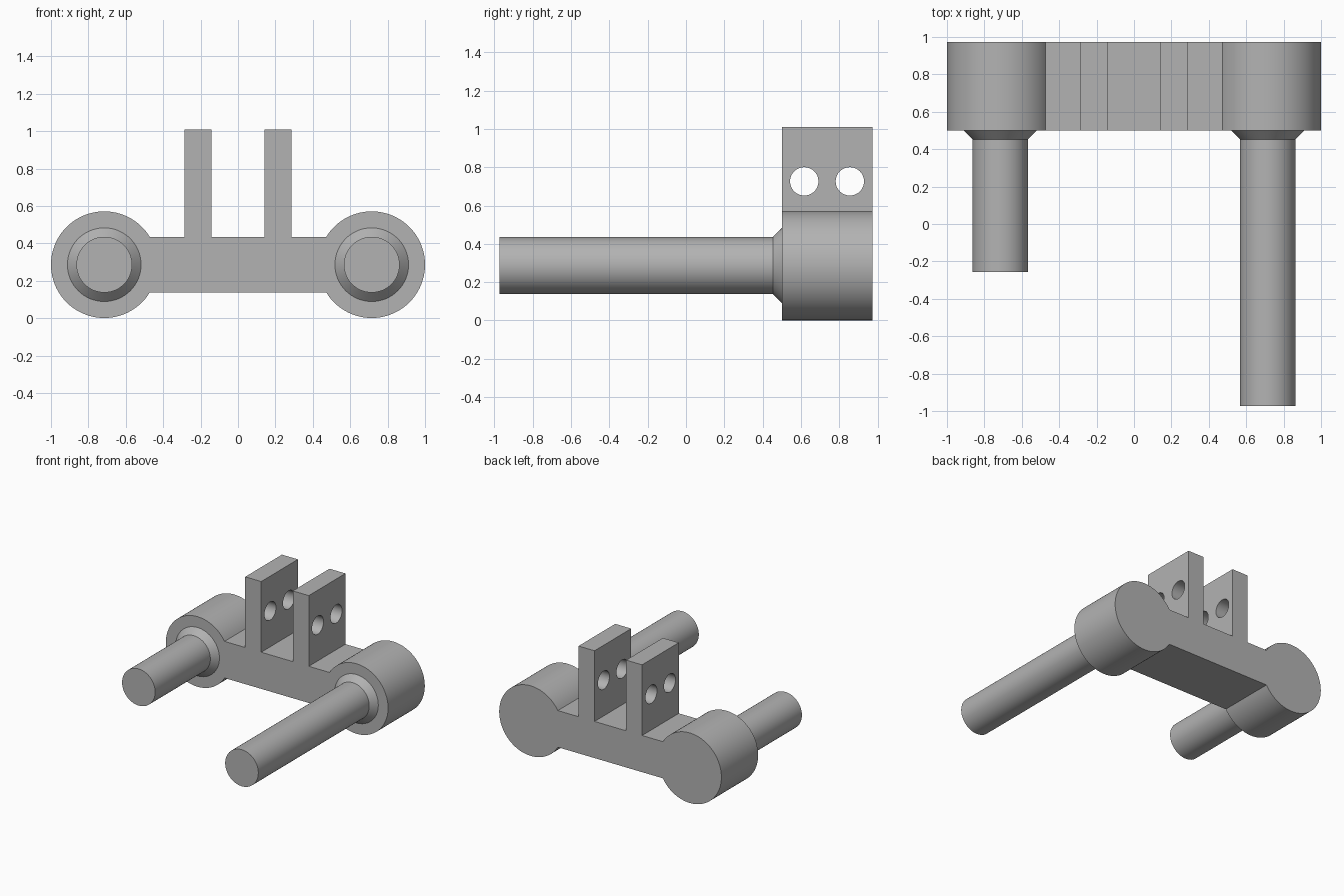
import bpy
import bmesh
from math import asin, cos, sin, pi, radians

if "Cube" in bpy.data.objects:
    bpy.data.objects.remove(bpy.data.objects["Cube"], do_unlink=True)

AXIS_X, AXIS_Z = 0.715, 0.286      # centre of each round boss
BOSS_R, PIN_R, COLLAR_R = 0.285, 0.149, 0.197
BAR_HALF = 0.149
FRONT, BACK = 0.501, 0.973
LUG_IN, LUG_OUT, LUG_TOP = 0.142, 0.286, 1.01

grey = bpy.data.materials.new("grey_metal")
grey.use_nodes = True
colour = (0.45, 0.45, 0.45, 1)
grey.diffuse_color = colour
grey.node_tree.nodes["Principled BSDF"].inputs["Base Color"].default_value = colour


def make_object(name, bm):
    bmesh.ops.recalc_face_normals(bm, faces=bm.faces)
    mesh = bpy.data.meshes.new(name)
    bm.to_mesh(mesh)
    bm.free()
    mesh.materials.append(grey)
    obj = bpy.data.objects.new(name, mesh)
    bpy.context.collection.objects.link(obj)
    return obj


def smooth(obj):
    bpy.ops.object.select_all(action="DESELECT")
    obj.select_set(True)
    bpy.context.view_layer.objects.active = obj
    bpy.ops.object.shade_smooth_by_angle(angle=radians(30))


def extrude_outline(name, outline):
    """Extrude an (x, z) outline from the front plane to the back plane."""
    bm = bmesh.new()
    face = bm.faces.new([bm.verts.new((x, FRONT, z)) for x, z in outline])
    result = bmesh.ops.extrude_face_region(bm, geom=[face], use_keep_orig=True)
    moved = [v for v in result["geom"] if isinstance(v, bmesh.types.BMVert)]
    bmesh.ops.translate(bm, verts=moved, vec=(0, BACK - FRONT, 0))
    return make_object(name, bm)


def lathe(name, x, profile, segments=64):
    """Revolve (radius, y) rings around the boss axis and cap both ends."""
    bm = bmesh.new()
    rings = []
    for r, y in profile:
        angles = [2 * pi * i / segments for i in range(segments)]
        rings.append([bm.verts.new((x + r * cos(a), y, AXIS_Z + r * sin(a))) for a in angles])
    for lower, upper in zip(rings, rings[1:]):
        for i in range(segments):
            j = (i + 1) % segments
            bm.faces.new((lower[i], lower[j], upper[j], upper[i]))
    bm.faces.new(rings[0])
    bm.faces.new(rings[-1])
    return make_object(name, bm)


# Bracket: two bosses, a joining bar and two upright lugs in one outline
limit = pi - asin(BAR_HALF / BOSS_R)
steps = 72
half = []
for i in range(steps + 1):
    a = -limit + 2 * limit * i / steps
    half.append((AXIS_X + BOSS_R * cos(a), AXIS_Z + BOSS_R * sin(a)))
bar_top = AXIS_Z + BAR_HALF
half += [(LUG_OUT, bar_top), (LUG_OUT, LUG_TOP), (LUG_IN, LUG_TOP), (LUG_IN, bar_top)]
bracket = extrude_outline("bracket", half + [(-x, z) for x, z in reversed(half)])

# Two cross holes through both lugs
for i, y in enumerate((0.617, 0.855)):
    bpy.ops.mesh.primitive_cylinder_add(vertices=48, radius=0.074, depth=1,
                                        location=(0, y, 0.726), rotation=(0, pi / 2, 0))
    cutter = bpy.context.object
    cutter.name = f"hole_cutter_{i + 1}"
    cutter.data.materials.append(grey)
    cutter.hide_render = True
    cut = bracket.modifiers.new(f"hole_{i + 1}", "BOOLEAN")
    cut.operation = "DIFFERENCE"
    cut.solver = "EXACT"
    cut.object = cutter

# Bake the holes, then discard the cutters
bpy.context.view_layer.update()
graph = bpy.context.evaluated_depsgraph_get()
cut_mesh = bpy.data.meshes.new_from_object(bracket.evaluated_get(graph))
bracket.modifiers.clear()
bracket.data = cut_mesh
for obj in [o for o in bpy.data.objects if o.name.startswith("hole_cutter")]:
    bpy.data.objects.remove(obj, do_unlink=True)
smooth(bracket)

# Pins with a tapered collar at the root: short on the right, long on the left
for name, x, tip in (("short_right_pin", -AXIS_X, -0.256), ("long_left_pin", AXIS_X, -0.973)):
    smooth(lathe(name, x, [(PIN_R, tip), (PIN_R, 0.453), (COLLAR_R, FRONT)]))
